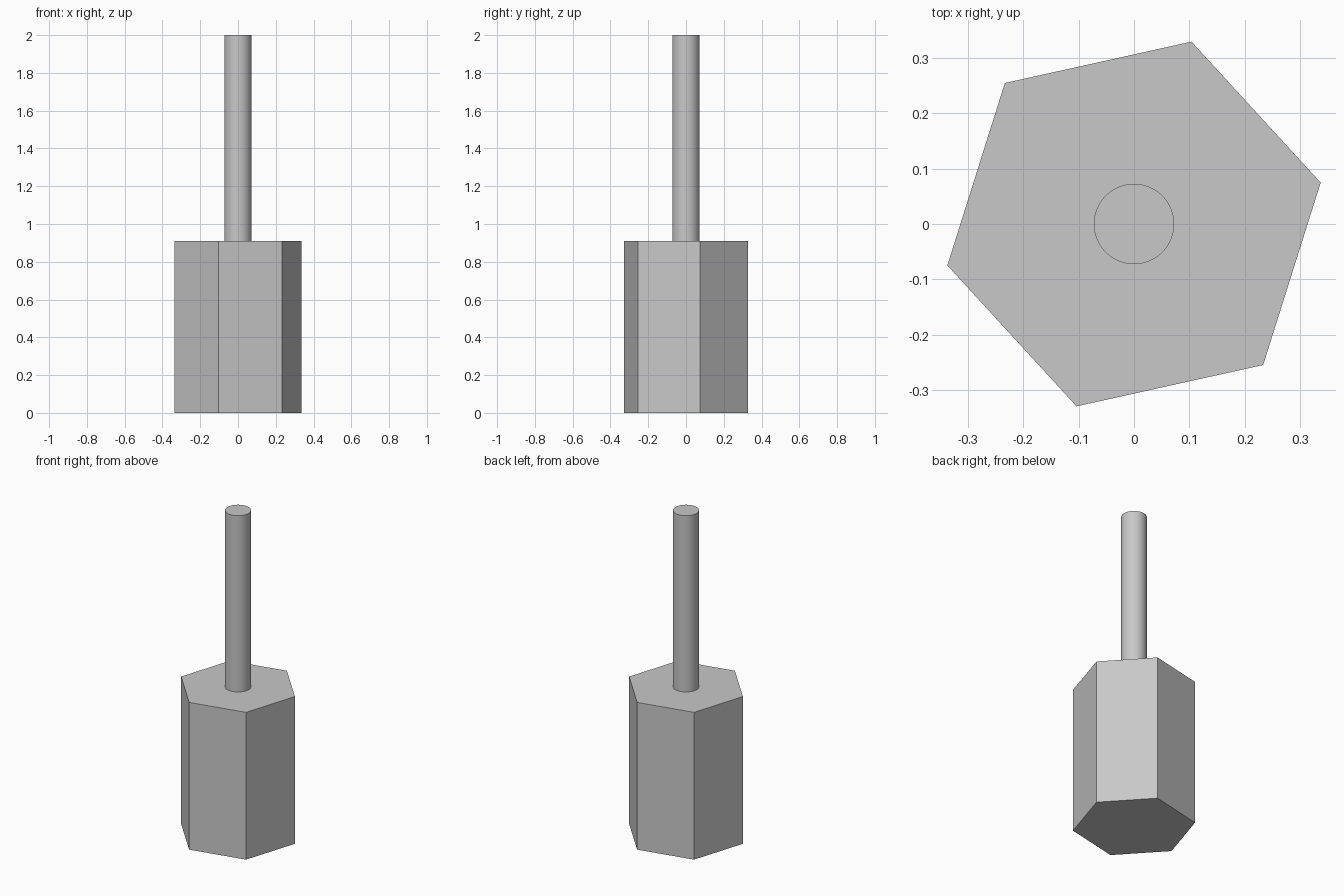
import bpy
import bmesh
from math import radians
from mathutils import Matrix

cube = bpy.data.objects.get("Cube")
if cube:
    bpy.data.objects.remove(cube, do_unlink=True)

grey = bpy.data.materials.new("plain grey")
grey.use_nodes = True
colour = (0.58, 0.58, 0.58, 1)
grey.diffuse_color = colour
grey.node_tree.nodes["Principled BSDF"].inputs["Base Color"].default_value = colour


def prism(name, sides, radius, bottom, top, first_corner=0, smooth=False):
    """Upright capped prism with its first corner at the given angle from +x."""
    bm = bmesh.new()
    corners = []
    for i in range(sides):
        turn = Matrix.Rotation(radians(first_corner + 360 * i / sides), 3, "Z")
        x, y, _ = turn.col[0] * radius
        corners.append(bm.verts.new((x, y, bottom)))
    base = bm.faces.new(corners)
    result = bmesh.ops.extrude_face_region(bm, geom=[base], use_keep_orig=True)
    raised = [v for v in result["geom"] if isinstance(v, bmesh.types.BMVert)]
    bmesh.ops.translate(bm, verts=raised, vec=(0, 0, top - bottom))
    bmesh.ops.recalc_face_normals(bm, faces=bm.faces)
    mesh = bpy.data.meshes.new(name)
    bm.to_mesh(mesh)
    bm.free()
    mesh.materials.append(grey)
    obj = bpy.data.objects.new(name, mesh)
    bpy.context.collection.objects.link(obj)
    if smooth:
        bpy.ops.object.select_all(action="DESELECT")
        obj.select_set(True)
        bpy.context.view_layer.objects.active = obj
        bpy.ops.object.shade_smooth_by_angle(angle=radians(30))
    return obj


# Six-sided body, turned slightly about its axis
prism("hex_body", 6, 0.345, 0, 0.91, first_corner=12.5)

# Round rod standing on the body
prism("round_rod", 64, 0.0725, 0.91, 2, smooth=True)
